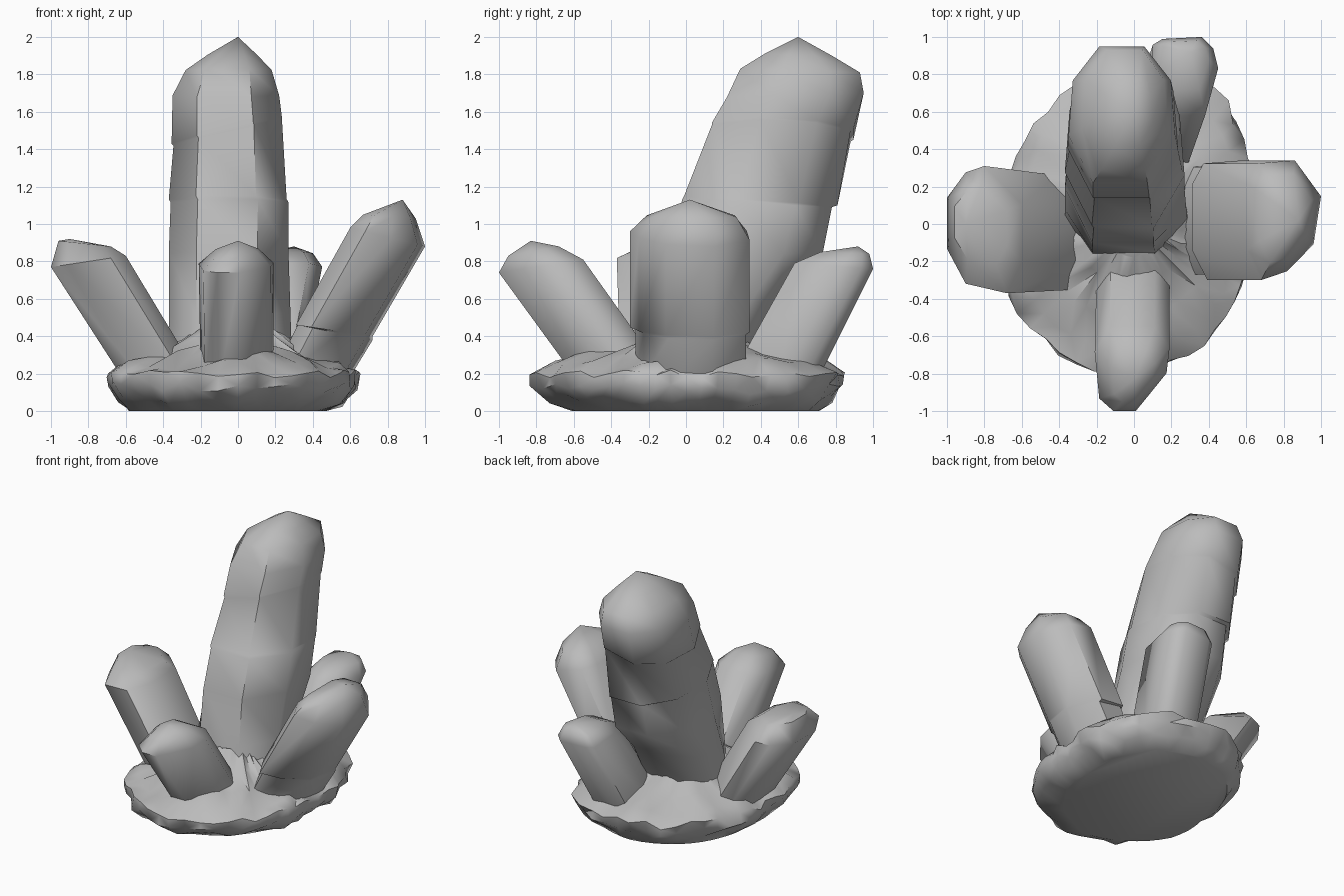
import bpy, bmesh, math, random
from mathutils import Vector, noise

cube = bpy.data.objects.get("Cube")
if cube:
    bpy.data.objects.remove(cube, do_unlink=True)

GREY = (0.5, 0.5, 0.5, 1.0)
stone = bpy.data.materials.new("stone grey")
stone.use_nodes = True
stone.diffuse_color = GREY
stone.node_tree.nodes["Principled BSDF"].inputs["Base Color"].default_value = GREY


def finish(name, bm, angle):
    bmesh.ops.recalc_face_normals(bm, faces=bm.faces)
    mesh = bpy.data.meshes.new(name)
    bm.to_mesh(mesh)
    bm.free()
    mesh.materials.append(stone)
    obj = bpy.data.objects.new(name, mesh)
    bpy.context.collection.objects.link(obj)
    bpy.ops.object.select_all(action='DESELECT')
    obj.select_set(True)
    bpy.context.view_layer.objects.active = obj
    bpy.ops.object.shade_smooth_by_angle(angle=math.radians(angle))


def skin(bm, rings):
    """Bridge successive closed vertex rings."""
    for low, high in zip(rings, rings[1:]):
        n = len(low)
        for i in range(n):
            j = (i + 1) % n
            bm.faces.new((low[i], low[j], high[j], high[i]))


def crystal(name, axis, section, rings, tip):
    """Section: (across, along lean) from -1 to 1.
    Rings: outer (h, z), inner (h, z), side range, sideways slope,
    where h runs along the lean axis and side runs across it."""
    def place(h, s, z):
        return (h, s, z) if axis == 'x' else (s, h, z)
    bm = bmesh.new()
    loops = []
    for outer, inner, (s0, s1), slope in rings:
        loop = []
        for u, v in section:
            t = (v + 1) / 2
            h = inner[0] + (outer[0] - inner[0]) * t
            z = inner[1] + (outer[1] - inner[1]) * t
            loop.append(bm.verts.new(place(h, (s0 + s1) / 2 + u * (s1 - s0) / 2,
                                           z + slope * u)))
        loops.append(loop)
    skin(bm, loops)
    bm.faces.new(loops[0])
    top = bm.verts.new(place(*tip))
    for i, v in enumerate(loops[-1]):
        bm.faces.new((v, loops[-1][(i + 1) % len(section)], top))
    finish(name, bm, 55)


# Tall leaning crystal, with two cracked seams
crystal("main_crystal", 'y',
        [(-.42, 1), (.42, 1), (.92, .5), (1, -.3),
         (.48, -1), (-.54, -1), (-1, -.3), (-.92, .5)], [
    ((.3, .25), (-.18, .25), (-.37, .29), 0),
    ((.5, .6), (-.15, .5), (-.37, .28), 0),
    ((.73, .84), (-.1, .85), (-.37, .27), 0),
    ((.78, 1.09), (-.02, 1.13), (-.36, .27), 0),
    ((.81, 1.1), (-.01, 1.15), (-.37, .26), 0),
    ((.88, 1.47), (.14, 1.5), (-.345, .235), .07),
    ((.895, 1.48), (.14, 1.51), (-.355, .235), .07),
    ((.95, 1.7), (.22, 1.68), (-.35, .22), 0),
    ((.93, 1.81), (.29, 1.83), (-.28, .18), 0),
    ((.78, 1.9), (.42, 1.91), (-.16, .1), 0)], (.6, 0, 2.0))

# Four shorter crystals around it
crystal("left_crystal", 'x',
        [(-.3, 1), (.5, 1), (.9, .5), (1, 0),
         (.4, -1), (-.5, -1), (-1, -.6), (-.85, .5)], [
    ((-.6, .15), (-.22, .2), (-.35, .26), 0),
    ((-1, .77), (-.6, .83), (-.37, .31), 0),
    ((-.96, .91), (-.68, .88), (-.22, .2), 0)], (-.9, 0, .92))
crystal("right_crystal", 'x',
        [(-.4, .8), (.4, 1), (1, .3), (.95, -.7),
         (.6, -1), (-.5, -1), (-1, -.6), (-.85, .1)], [
    ((.58, .15), (.2, .22), (-.27, .32), 0),
    ((.72, .38), (.32, .46), (-.27, .32), 0),
    ((.72, .4), (.31, .46), (-.3, .34), 0),
    ((1, .88), (.6, .98), (-.3, .34), 0),
    ((.95, 1.03), (.67, 1.05), (-.21, .27), 0)], (.88, .02, 1.13))
crystal("front_crystal", 'y',
        [(-.5, 1), (.1, 1), (.92, .1), (1, -.5),
         (.6, -1), (-.6, -1), (-1, -.4), (-.88, .7)], [
    ((-.57, .15), (-.13, .22), (-.2, .19), 0),
    ((-1, .74), (-.55, .81), (-.21, .19), 0),
    ((-.95, .83), (-.68, .88), (-.12, .11), 0)], (-.83, 0, .91))
crystal("back_crystal", 'y',
        [(-.7, .95), (.5, 1), (.85, .7), (1, .2),
         (.6, -1), (-.6, -1), (-1, -.3), (-1, .8)], [
    ((.68, .12), (.25, .2), (0, .33), 0),
    ((1, .76), (.58, .79), (.1, .45), 0),
    ((.98, .84), (.72, .85), (.15, .4), 0)], (.92, .3, .88))

# Lumpy rock base: plan radius every 30 degrees from +x
PLAN = [.61, .71, .84, .85, .79, .72, .68, .77, .79, .82, .73, .66]
LEVELS = [(.79, 0), (.91, .06), (.99, .13), (1, .2), (.87, .25),
          (.66, .3), (.42, .37), (.22, .48)]
random.seed(4)
SECTORS = 48
bm = bmesh.new()
loops = []
for scale, z in LEVELS:
    loop = []
    for i in range(SECTORS):
        a = i / SECTORS * math.tau
        k, f = divmod(i * 12 / SECTORS, 1)
        r = PLAN[int(k)] * (1 - f) + PLAN[(int(k) + 1) % 12] * f
        r *= scale
        p = Vector((r * math.cos(a), r * math.sin(a), z))
        if z:
            lump = noise.noise(p * 5)
            p.xy *= 1 + .04 * lump + random.uniform(-.025, .025)
            p.z += .035 * noise.noise(p * 6 + Vector((3, 1, 2))) + random.uniform(-.018, .018)
        else:
            p += Vector((-.03, .04, 0))
        loop.append(bm.verts.new(p))
    loops.append(loop)
skin(bm, loops)
bm.faces.new(loops[0])
bm.faces.new(loops[-1])
bmesh.ops.triangulate(bm, faces=[f for f in bm.faces if len(f.verts) == 4])
finish("rock_base", bm, 50)
